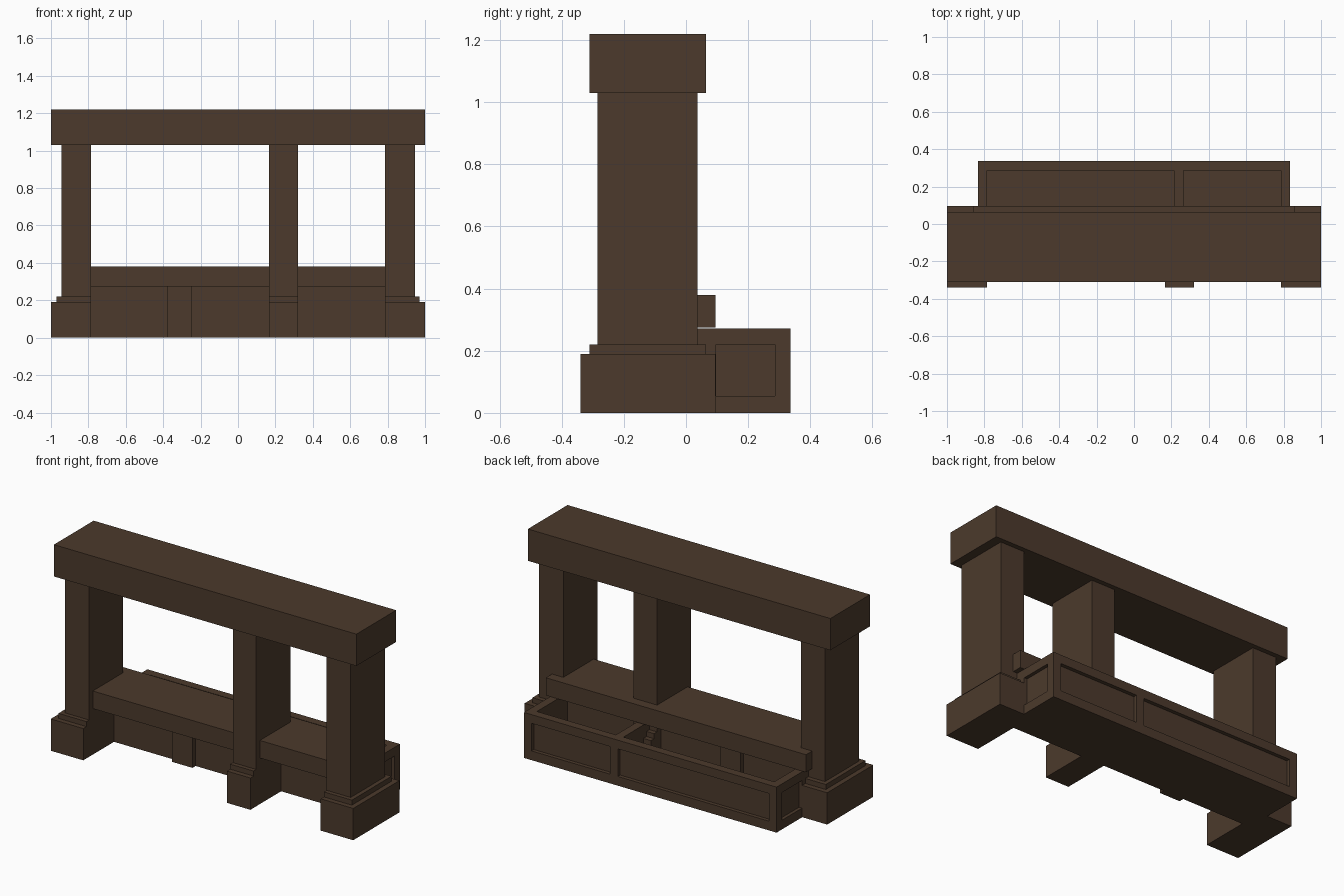
import bpy, bmesh

if "Cube" in bpy.data.objects:
    bpy.data.objects.remove(bpy.data.objects["Cube"])

wood = bpy.data.materials.new("dark_brown_wood")
wood.diffuse_color = (0.072, 0.042, 0.025, 1)
wood.use_nodes = True
wood.node_tree.nodes["Principled BSDF"].inputs["Base Color"].default_value = wood.diffuse_color


def block(name, x, y, z, inset_rule=None):
    """Box from ranges; faces picked by inset_rule get a recessed panel."""
    bm = bmesh.new()
    bmesh.ops.create_cube(bm, size=1)
    for v in bm.verts:
        v.co = [r[0] + (c + 0.5) * (r[1] - r[0]) for c, r in zip(v.co, (x, y, z))]
    bm.normal_update()
    if inset_rule:
        faces = [f for f in bm.faces if inset_rule(f.normal)]
        bmesh.ops.inset_individual(bm, faces=faces, thickness=0.0001)
        for f in faces:
            f.normal_update()
            for v in f.verts:
                v.co -= f.normal * 0.02
    me = bpy.data.meshes.new(name)
    bm.to_mesh(me)
    bm.free()
    me.materials.append(wood)
    ob = bpy.data.objects.new(name, me)
    bpy.context.collection.objects.link(ob)
    return ob


# Lintel across the top
block("top_beam", (-1, 1), (-0.31, 0.065), (1.03, 1.22))

# Pillars with stepped plinths: (name, pillar x, step x, plinth x)
pillars = [
    ("left", (-0.945, -0.785), (-0.97, -0.785), (-1, -0.785)),
    ("middle", (0.165, 0.32), (0.165, 0.32), (0.165, 0.32)),
    ("right", (0.785, 0.945), (0.785, 0.97), (0.785, 1)),
]
for side, px, sx, bx in pillars:
    block(side + "_pillar", px, (-0.285, 0.037), (0.22, 1.03))
    block(side + "_plinth_step", sx, (-0.31, 0.065), (0.19, 0.22))
    block(side + "_plinth", bx, (-0.34, 0.095), (0, 0.19))

# Counter slab running through the pillars
block("counter_top", (-0.86, 0.86), (-0.25, 0.095), (0.275, 0.38))

# Open trough behind the counter
block("trough_floor", (-0.815, 0.815), (-0.05, 0.315), (0, 0.05))
block("front_panel", (-0.785, 0.785), (-0.05, 0.0), (0, 0.275))
block("front_pilaster", (-0.38, -0.245), (-0.08, 0.03), (0, 0.275))
block("trough_divider", (0.215, 0.265), (0.0, 0.315), (0.05, 0.27))

# Back wall: core sheet plus frame rails and posts around two sunk panels
block("back_wall_core", (-0.815, 0.815), (0.287, 0.315), (0, 0.272))
for name, z in (("bottom", (0, 0.055)), ("top", (0.22, 0.272))):
    block("back_rail_" + name, (-0.835, 0.835), (0.315, 0.337), z)
for name, x in (("left", (-0.835, -0.785)), ("middle", (0.215, 0.265)),
                ("right", (0.785, 0.835))):
    block("back_post_" + name, x, (0.315, 0.337), (0.055, 0.22))

# End walls, mirrored, each with one sunk panel
for name, s in (("left", -1), ("right", 1)):
    core = sorted((s * 0.785, s * 0.815))
    trim = sorted((s * 0.815, s * 0.835))
    block(name + "_end_core", core, (-0.05, 0.315), (0, 0.272))
    block(name + "_end_rail_bottom", trim, (-0.05, 0.315), (0, 0.055))
    block(name + "_end_rail_top", trim, (-0.05, 0.315), (0.22, 0.272))
    block(name + "_end_post_back", trim, (0.287, 0.315), (0.055, 0.22))
    block(name + "_end_post_front", trim, (-0.05, 0.097), (0.055, 0.22))
